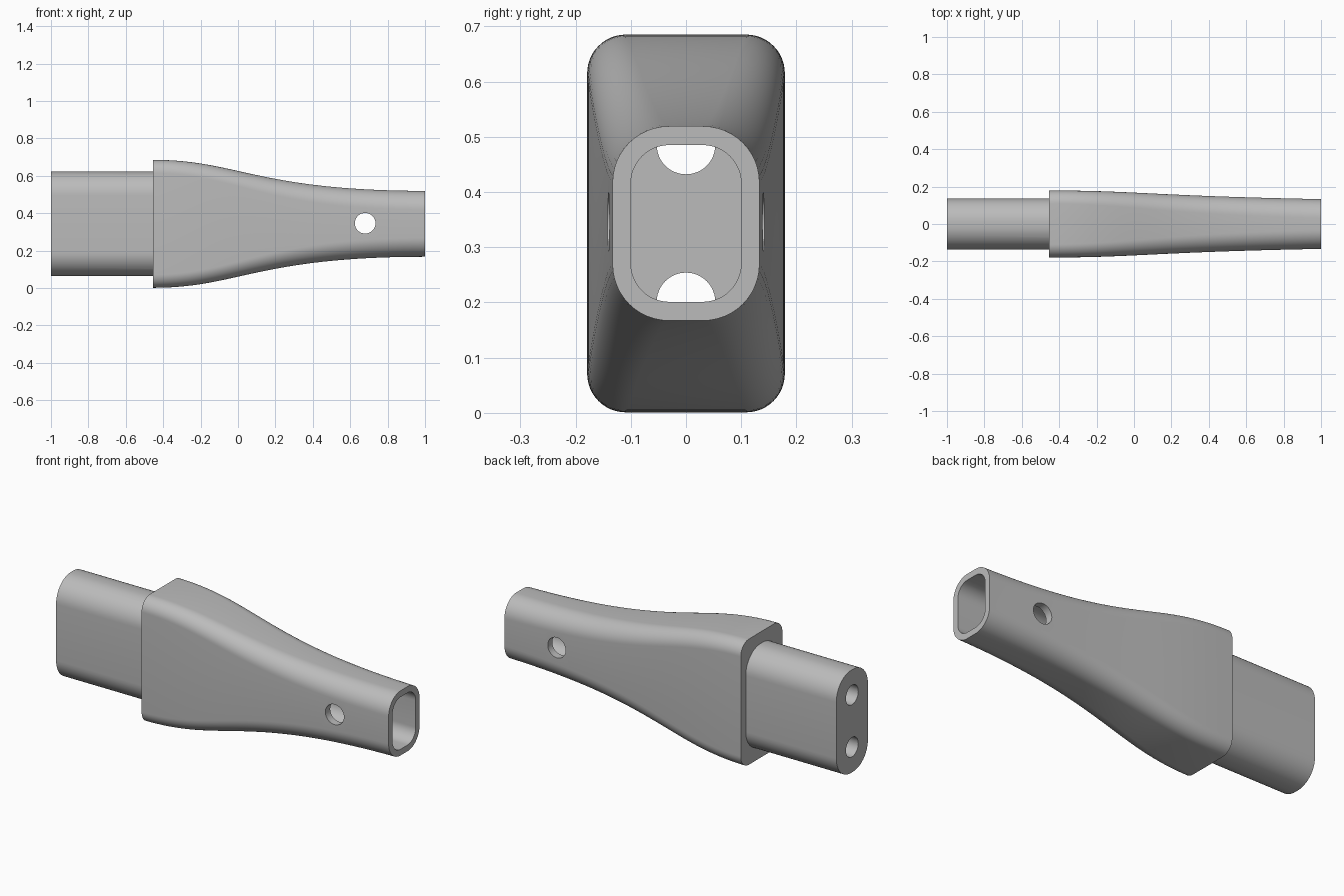
import bpy, bmesh, math
from mathutils import Vector

cube = bpy.data.objects.get("Cube")
if cube:
    bpy.data.objects.remove(cube, do_unlink=True)

MID_Z = 0.343
grey = bpy.data.materials.new("light_grey_plastic")
grey.use_nodes = True
colour = (0.5, 0.5, 0.5, 1)
grey.diffuse_color = colour
grey.node_tree.nodes["Principled BSDF"].inputs["Base Color"].default_value = colour


def rounded_ring(x, half_h, half_w, radius, steps=12):
    """Rounded rectangle across the x axis."""
    ring = []
    for corner, (sy, sz) in enumerate(((1, 1), (-1, 1), (-1, -1), (1, -1))):
        for i in range(steps + 1):
            a = math.pi / 2 * (corner + i / steps)
            ring.append(Vector((x, sy * (half_w - radius) + radius * math.cos(a),
                                MID_Z + sz * (half_h - radius) + radius * math.sin(a))))
    return ring


def loft(name, sections):
    """Skin a row of rounded sections and close both ends."""
    bm = bmesh.new()
    rings = [[bm.verts.new(p) for p in rounded_ring(*s)] for s in sections]
    n = len(rings[0])
    for a, b in zip(rings, rings[1:]):
        for i in range(n):
            j = (i + 1) % n
            bm.faces.new((a[i], a[j], b[j], b[i]))
    bm.faces.new(rings[0])
    bm.faces.new(rings[-1])
    bmesh.ops.recalc_face_normals(bm, faces=bm.faces)
    mesh = bpy.data.meshes.new(name)
    bm.to_mesh(mesh)
    bm.free()
    mesh.materials.append(grey)
    obj = bpy.data.objects.new(name, mesh)
    bpy.context.collection.objects.link(obj)
    return obj


def drill(name, centre, radius, depth, rotation):
    bpy.ops.mesh.primitive_cylinder_add(vertices=48, radius=radius, depth=depth,
                                        location=centre, rotation=rotation)
    obj = bpy.context.object
    obj.name = name
    obj.data.materials.append(grey)
    return obj


def combine(target, tool, operation):
    """Apply one boolean and discard the tool."""
    tool.hide_render = True
    bpy.context.view_layer.objects.active = target
    mod = target.modifiers.new(tool.name, 'BOOLEAN')
    mod.operation = operation
    mod.solver = 'EXACT'
    mod.object = tool
    bpy.ops.object.modifier_apply(modifier=mod.name)
    bpy.data.objects.remove(tool, do_unlink=True)


# Flared grip: x, half height, half width and corner radius along a Bezier
controls = [(-0.455, 0.342, 0.179, 0.07), (0.0, 0.342, 0.18, 0.075),
            (0.1, 0.177, 0.15, 0.095), (1.0, 0.176, 0.133, 0.102)]


def bezier(t):
    weights = ((1 - t)**3, 3 * t * (1 - t)**2, 3 * t * t * (1 - t), t**3)
    return [sum(w * c[k] for w, c in zip(weights, controls)) for k in range(4)]


STEPS = 40
body = loft("connector_body", [bezier(i / STEPS) for i in range(STEPS + 1)])

# Narrower plug
combine(body, loft("plug", [(-1, 0.279, 0.136, 0.126), (-0.4, 0.279, 0.136, 0.126)]), 'UNION')

# Cable socket, open at the thin end
combine(body, loft("cable_socket", [(0.0, 0.142, 0.1, 0.07), (1.1, 0.142, 0.1, 0.07)]),
        'DIFFERENCE')

# Two contact holes running from the plug face into the socket
for side in (-1, 1):
    combine(body, drill("contact_hole", (-0.525, 0, MID_Z + side * 0.142), 0.053, 1.15,
                        (0, math.pi / 2, 0)), 'DIFFERENCE')

# Cross hole through both side walls
combine(body, drill("cross_hole", (0.68, 0, MID_Z + 0.003), 0.055, 1,
                    (math.pi / 2, 0, 0)), 'DIFFERENCE')

bpy.ops.object.select_all(action='DESELECT')
body.select_set(True)
bpy.context.view_layer.objects.active = body
bpy.ops.object.shade_smooth_by_angle(angle=math.radians(30))
